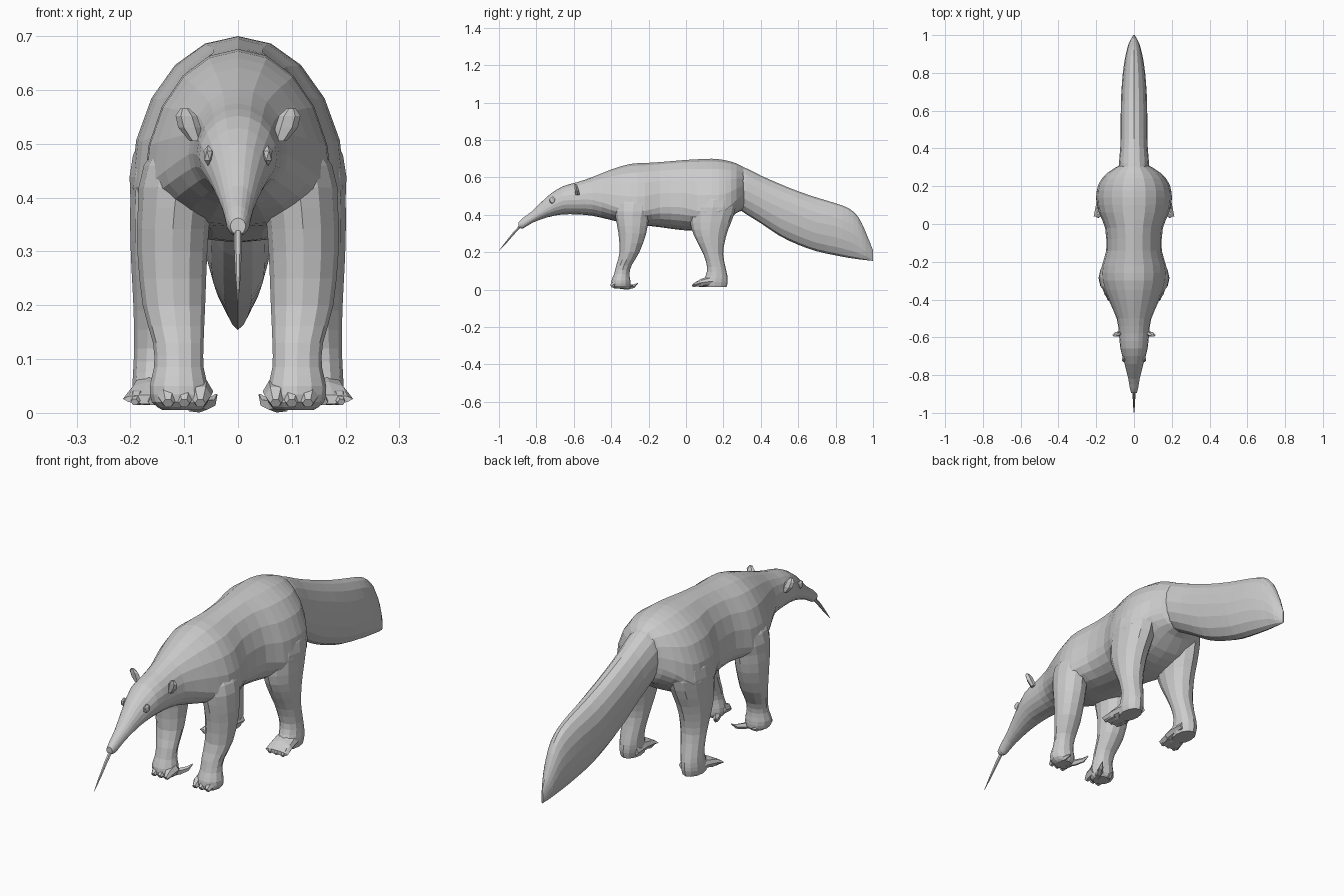
import bpy, bmesh, math
from mathutils import Vector


def spline(rows, steps):
    """Catmull-Rom resampling of a list of equal-length tuples."""
    out = []
    for i in range(len(rows) - 1):
        a, b, c, d = (rows[max(0, min(len(rows) - 1, i + k))] for k in (-1, 0, 1, 2))
        for s in range(steps):
            t = s / steps
            out.append(tuple(0.5 * (2 * q + (r - p) * t + (2 * p - 5 * q + 4 * r - u) * t * t
                             + (3 * q - p - 3 * r + u) * t ** 3) for p, q, r, u in zip(a, b, c, d)))
    return out + [rows[-1]]


def loft(name, rings, mirror=False):
    bm = bmesh.new()
    loops = [[bm.verts.new(p) for p in ring] for ring in rings]
    n = len(loops[0])
    for a, b in zip(loops, loops[1:]):
        for i in range(n):
            j = (i + 1) % n
            bm.faces.new((a[i], a[j], b[j], b[i]))
    bm.faces.new(loops[0])
    bm.faces.new(loops[-1])
    bmesh.ops.recalc_face_normals(bm, faces=bm.faces)
    mesh = bpy.data.meshes.new(name)
    bm.to_mesh(mesh)
    bm.free()
    ob = bpy.data.objects.new(name, mesh)
    bpy.context.collection.objects.link(ob)
    if mirror:
        ob.modifiers.new("Mirror", 'MIRROR')
    return ob


def circle(n):
    return [(math.cos(2 * math.pi * i / n), math.sin(2 * math.pi * i / n)) for i in range(n)]


def upright(row, n=20):
    # egg-shaped section: y, top, bottom, widest height, half width
    y, top, bot, mid, w = row
    return [(w * c, y, mid + s * (top - mid if s > 0 else mid - bot)) for c, s in circle(n)]


def level(row, n=12):
    # horizontal section: z, x centre, y centre, x radius, y radius
    z, x, y, rx, ry = row
    return [(x + rx * c, y + ry * s, z) for c, s in circle(n)]


def tube(path, n=6):
    # rows of x, y, z, radius
    rings = []
    for i, (x, y, z, r) in enumerate(path):
        d = Vector(path[min(i + 1, len(path) - 1)][:3]) - Vector(path[max(i - 1, 0)][:3])
        u = d.cross(Vector((0, 0, 1))).normalized()
        v = u.cross(d).normalized()
        rings.append([Vector((x, y, z)) + r * (u * c + v * s) for c, s in circle(n)])
    return rings


# Head and trunk
trunk = [
    (-.895, .362, .332, .347, .014), (-.87, .385, .328, .355, .022), (-.82, .422, .358, .385, .03),
    (-.74, .50, .387, .435, .05), (-.66, .552, .402, .475, .072), (-.58, .575, .402, .48, .08),
    (-.50, .602, .395, .48, .092), (-.40, .642, .372, .45, .135), (-.30, .672, .35, .42, .172),
    (-.22, .677, .343, .42, .17), (-.14, .682, .334, .44, .147), (-.02, .692, .318, .44, .153),
    (.06, .697, .318, .42, .186), (.14, .70, .33, .42, .199), (.21, .692, .36, .43, .188),
    (.27, .675, .41, .48, .142), (.32, .647, .43, .52, .06)]
loft("trunk", [upright(r) for r in spline(trunk, 2)])

# Tail, deep and narrow
tail = [
    (.24, .672, .46, .56, .08), (.32, .65, .405, .53, .08), (.40, .61, .355, .49, .073), (.50, .566, .288, .44, .071),
    (.60, .526, .24, .40, .07), (.70, .492, .205, .36, .067), (.80, .462, .183, .34, .059),
    (.87, .435, .17, .31, .049), (.92, .39, .163, .28, .038), (.96, .31, .158, .23, .026),
    (1.0, .21, .154, .18, .004)]
loft("tail", [upright(r, 16) for r in spline(tail, 2)])

# Front legs
front = [
    (.56, .07, -.28, .035, .06), (.46, .105, -.28, .07, .10), (.38, .118, -.287, .068, .088),
    (.30, .122, -.287, .065, .074), (.20, .119, -.302, .058, .053), (.13, .111, -.332, .047, .041),
    (.085, .11, -.343, .046, .041), (.05, .11, -.348, .054, .05), (.02, .108, -.348, .052, .05),
    (.005, .105, -.345, .035, .035)]
loft("front_leg", [level(r) for r in spline(front, 2)], True)

# Hind legs with long soles
hind = [
    (.58, .08, .15, .05, .06), (.48, .115, .148, .08, .115), (.40, .125, .138, .075, .118),
    (.32, .133, .128, .067, .097), (.25, .137, .134, .06, .072), (.19, .14, .146, .054, .053),
    (.12, .145, .162, .048, .049), (.075, .148, .163, .047, .058), (.04, .15, .155, .046, .068),
    (.015, .15, .155, .04, .062)]
loft("hind_leg", [level(r) for r in spline(hind, 2)], True)
forefoot = [(.19, .07, .02, .04, .144), (.13, .075, .015, .044, .148), (.08, .058, .014, .037, .154),
            (.04, .034, .016, .026, .16)]


def sole(row, n=10):
    y, top, bot, mid, x = row[0], row[1], row[2], row[3], row[4]
    return [(x + (.045 + .07 * (.19 - y) / 1.2) * c, y, mid + s * (top - mid if s > 0 else mid - bot))
            for c, s in circle(n)]


loft("hind_foot", [sole(r) for r in forefoot], True)

# Toes and claws
for i, x in enumerate((.07, .10, .13)):
    loft(f"front_toe_{i}", tube([(x, -.345, .04, .024), (x, -.38, .032, .02), (x, -.402, .018, .01)]), True)
for i, x in enumerate((.12, .15, .182)):
    loft(f"hind_toe_{i}", tube([(x, .09, .034, .018), (x + .006, .055, .028, .014), (x + .01, .035, .02, .007)]), True)
loft("front_claw", tube([(.085, -.35, .02, .018), (.068, -.31, .014, .014), (.05, -.28, .019, .01),
                         (.04, -.258, .034, .002)], 5), True)
loft("outer_claw", tube([(.13, -.345, .02, .016), (.125, -.31, .016, .011), (.118, -.283, .022, .002)], 5), True)

# Ears: small leaves facing forward
loft("ear", [level(r, 6) for r in [(.505, .078, -.58, .012, .012), (.53, .09, -.583, .021, .013),
                                   (.552, .096, -.588, .02, .01), (.566, .099, -.592, .008, .005)]], True)

# Eyes
bm = bmesh.new()
bmesh.ops.create_icosphere(bm, subdivisions=1, radius=1)
for v in bm.verts:
    v.co = Vector((.055 + .01 * v.co.x, -.715 + .018 * v.co.y, .478 + .02 * v.co.z))
mesh = bpy.data.meshes.new("eye")
bm.to_mesh(mesh)
bm.free()
eye = bpy.data.objects.new("eye", mesh)
bpy.context.collection.objects.link(eye)
eye.modifiers.new("Mirror", 'MIRROR')

# Tongue
loft("tongue", tube([(0, -.875, .35, .008), (0, -.92, .303, .007), (0, -.96, .255, .005), (0, -1, .208, .001)]))
